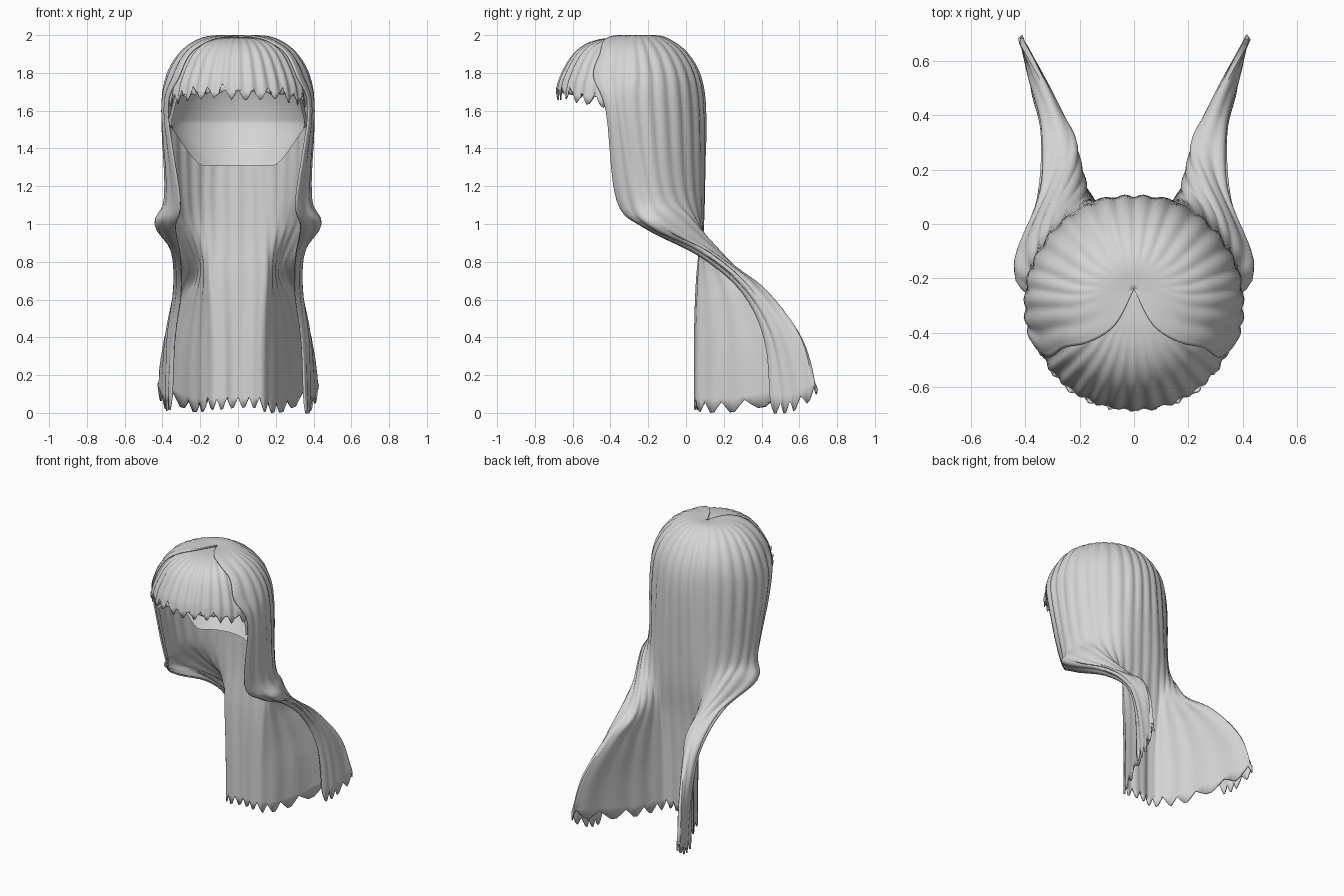
import bpy, bmesh, math, random
from mathutils import Vector

if "Cube" in bpy.data.objects:
    bpy.data.objects.remove(bpy.data.objects["Cube"])

random.seed(4)
hair = bpy.data.materials.new("pale_grey_hair")
hair.diffuse_color = (0.66, 0.66, 0.66, 1)
hair.use_nodes = True
hair.node_tree.nodes["Principled BSDF"].inputs["Base Color"].default_value = hair.diffuse_color

DOME = [(0.001, 1.986), (0.12, 1.989), (0.21, 1.966), (0.298, 1.9), (0.366, 1.78), (0.393, 1.6)]
ANGLES = [0, 20, 45, 70, 92, 108]          # degrees from the back of the head
EDGE = [140, 145, 130, 121, 121, 108]      # front edge angle for each dome row


def spline(pts, t):
    """Catmull-Rom point at t (0..len-1)."""
    i = min(int(t), len(pts) - 2)
    f = t - i
    b, c = pts[i], pts[i + 1]
    a = pts[i - 1] if i > 0 else b * 2 - c
    d = pts[i + 2] if i + 2 < len(pts) else c * 2 - b
    return 0.5 * (2 * b + (c - a) * f + (2 * a - 5 * b + 4 * c - d) * f * f
                  + (3 * b - a - 3 * c + d) * f ** 3)


def ring(r, z, deg):
    a = math.radians(deg)
    cy = -0.24 - 0.06 * min(1, r / 0.22)
    return Vector((r * math.sin(a), cy + r * math.cos(a), z))


def sheet(name, rows, ripple=0, thick=0.0, period=6):
    """Grid mesh from rows of points, with strand ripples along the normals."""
    bm = bmesh.new()
    g = [[bm.verts.new(p) for p in row] for row in rows]
    for a, b in zip(g, g[1:]):
        for j in range(len(a) - 1):
            bm.faces.new((a[j], b[j], b[j + 1], a[j + 1]))
    bm.normal_update()
    for i, row in enumerate(g):
        fade = max(0, min(1, (i - 5) / 14)) * (1 if i < 28 else 0.6)
        for j, v in enumerate(row):
            v.co += v.normal * ripple * fade * math.cos(2 * math.pi * (j - len(row) // 2) / period)
    me = bpy.data.meshes.new(name)
    bm.to_mesh(me)
    bm.free()
    ob = bpy.data.objects.new(name, me)
    bpy.context.collection.objects.link(ob)
    me.materials.append(hair)
    if thick:
        s = ob.modifiers.new("thickness", 'SOLIDIFY')
        s.thickness = thick
        s.offset = -1
    bpy.context.view_layer.objects.active = ob
    ob.select_set(True)
    bpy.ops.object.shade_smooth_by_angle(angle=math.radians(50))
    ob.select_set(False)
    return ob


def jag(rows, tooth, depth):
    """Cut the last row into uneven pointed locks."""
    n = len(rows[-1])
    tips = [random.uniform(0.3, 1) for _ in range(n // tooth + 2)]
    for j, p in enumerate(rows[-1]):
        k = abs((j % tooth) / tooth * 2 - 1)
        p.z += depth * (k * 1.2 - 0.7 * tips[(j + tooth // 2) // tooth])


# Long hair: right half control rows, from back centre to front edge
LOWER = [
    [(0, .088, 1.2), (.15, .076, 1.2), (.27, .0, 1.19), (.355, -.12, 1.17), (.375, -.24, 1.14), (.305, -.365, 1.13)],
    [(0, .08, .95), (.145, .078, .97), (.25, .06, 1.0), (.34, .0, 1.02), (.435, -.16, 1.0), (.33, -.22, .985)],
    [(0, .06, .72), (.15, .068, .74), (.195, .165, .78), (.235, .265, .76), (.345, .1, .86), (.305, .08, .83)],
    [(0, .056, .5), (.14, .062, .5), (.222, .245, .56), (.287, .43, .62), (.333, .34, .66), (.3, .30, .64)],
    [(0, .056, .28), (.135, .062, .28), (.25, .28, .3), (.37, .6, .38), (.37, .5, .39), (.335, .42, .38)],
    [(0, .056, .03), (.135, .062, .03), (.25, .28, .03), (.415, .678, .11), (.38, .57, .03), (.35, .45, .02)],
]
ctrl = [[ring(r, z, a) for a in ANGLES[:-1] + [e]] for (r, z), e in zip(DOME, EDGE)]
ctrl += [[Vector(p) for p in row] for row in LOWER]
SEG, VSEG = 12, 5
rows = []
for i in range((len(ctrl) - 1) * VSEG + 1):
    cols = [spline([row[c] for row in ctrl], i / VSEG) for c in range(len(ANGLES))]
    cols = [Vector((-cols[1].x, cols[1].y, cols[1].z))] + cols      # symmetric tangent at the back
    half = [spline(cols, 1 + j / SEG) for j in range((len(ANGLES) - 1) * SEG + 1)]
    half[0].x = 0
    rows.append([Vector((-p.x, p.y, p.z)) for p in half[:0:-1]] + half)
jag(rows, 5, 0.06)
sheet("long_hair", rows, 0.005, 0.01)

# Fringe: front part of the dome, ending in short points
front = [Vector((r, z, 0)) for r, z in DOME[:-1]] + [Vector((0.39, 1.69, 0))]
rows = []
for i in range(26):
    p = spline(front, i / 5)
    row = []
    for j in range(85):
        t = j / 42 - 1
        drop = 0.05 * t * t * (i / 25) ** 3
        row.append(ring(p.x * 0.993, p.y - drop - 0.003, 180 - 74 * t))
    rows.append(row)
jag(rows, 7, 0.06)
sheet("fringe", rows, 0.006, 0.006)

# Inner cap: lining behind the face opening, lower edge raised at the sides
LINING = [(0.001, 1.955), (0.2, 1.92), (0.31, 1.78), (0.368, 1.55), (0.368, 1.53), (0.345, 1.45), (0.29, 1.31)]
rows = []
for i, (r, z) in enumerate(LINING):
    row = []
    for j in range(49):
        deg = -108 + 216 * j / 48
        lift = max(0, min(1, (abs(deg) - 40) / 42))
        lift = lift * lift * (3 - 2 * lift)
        f = max(0, (1.53 - z) / 0.22)
        p = ring(r + 0.07 * lift * f, z + 0.2 * lift * f, deg)
        p.y -= 0.07 * f * (1 - lift)
        row.append(p)
    rows.append(row)
sheet("inner_cap", rows)
